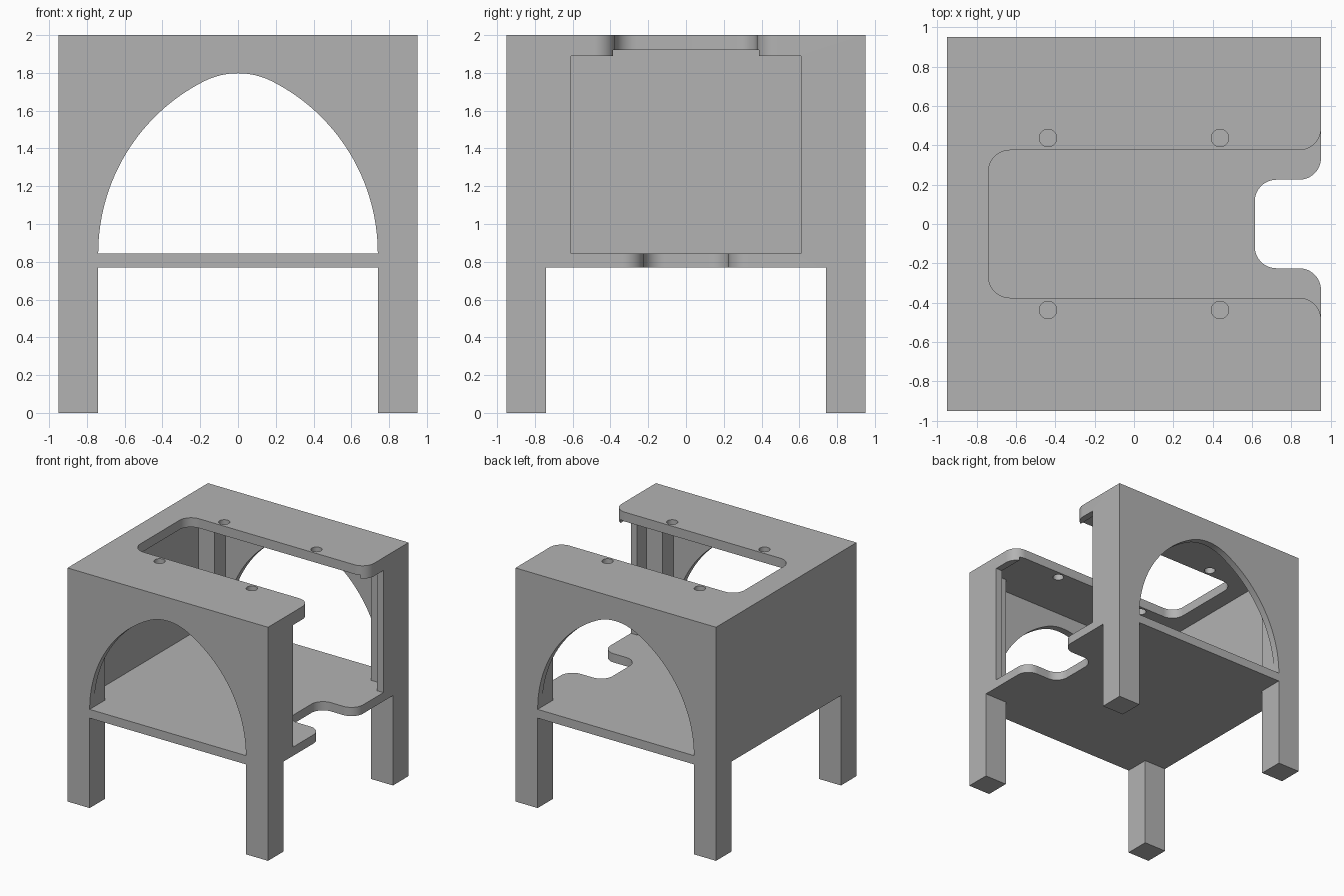
import bpy
from math import sin, cos, pi, atan2, hypot
from mathutils import Vector

old = bpy.data.objects.get("Cube")
if old:
    bpy.data.objects.remove(old, do_unlink=True)

HALF, LEG, WALL = 0.95, 0.74, 0.89        # outer face, inner leg face, inner wall face
SHELF_LOW, SHELF_TOP = 0.77, 0.845
LID_LOW, TOP = 1.92, 2.0

grey = bpy.data.materials.new("plain grey")
grey.use_nodes = True
colour = (0.45, 0.45, 0.45, 1)
grey.diffuse_color = colour
grey.node_tree.nodes["Principled BSDF"].inputs["Base Color"].default_value = colour


def prism(name, outline, low, high, along_y=False):
    """Extrude a counter-clockwise outline along z, or an x-z outline along y."""
    def place(p, d):
        return Vector((p[0], -d, p[1])) if along_y else Vector((p[0], p[1], d))
    n = len(outline)
    verts = [place(p, d) for d in (low, high) for p in outline]
    faces = [list(range(n))[::-1], list(range(n, 2 * n))]
    faces += [[i, (i + 1) % n, n + (i + 1) % n, n + i] for i in range(n)]
    mesh = bpy.data.meshes.new(name)
    mesh.from_pydata(verts, [], faces)
    mesh.materials.append(grey)
    obj = bpy.data.objects.new(name, mesh)
    bpy.context.collection.objects.link(obj)
    return obj


def rect(hx, hy):
    return [(-hx, -hy), (hx, -hy), (hx, hy), (-hx, hy)]


def arc(cx, cy, r, a0, a1, steps=14):
    angles = [a0 + (a1 - a0) * i / steps for i in range(steps + 1)]
    return [(cx + r * cos(a), cy + r * sin(a)) for a in angles]


def slot(x_end, half, r=0.11):
    """Slot open to +x, with rounded inner corners and a flared mouth."""
    lower = arc(x_end + r, -half + r, r, pi, 1.5 * pi)
    lower += arc(HALF - r, -half - r, r, pi / 2, 0)
    lower.append((HALF + 0.2, -half - r))
    return lower + [(x, -y) for x, y in reversed(lower)]


def arch():
    """Pointed arch with a rounded tip, standing on the shelf."""
    c, tip_r = 0.28, 0.4
    big_r = LEG + c
    rise = ((big_r - tip_r) ** 2 - c * c) ** 0.5
    lean = atan2(rise, c)
    side = arc(-c, SHELF_TOP, big_r, 0, lean, 32)
    tip = arc(0, SHELF_TOP + rise, tip_r, lean, pi / 2, 8)
    right = side + tip[1:]
    return right + [(-x, z) for x, z in reversed(right[:-1])]


# Solid body
body = prism("table_body", rect(HALF, HALF), 0, TOP)

cutters = [
    # Space between the legs, both ways
    prism("leg_gap_x", rect(LEG, 1.2), -0.2, SHELF_LOW),
    prism("leg_gap_y", rect(1.2, LEG), -0.2, SHELF_LOW),
    # Cross-shaped chamber that leaves the corner columns
    prism("chamber_x", rect(WALL, LEG), SHELF_TOP, LID_LOW),
    prism("chamber_y", rect(LEG, WALL), SHELF_TOP, LID_LOW),
    # Arched openings in front and back walls
    prism("arch_opening", arch(), -1.2, 1.2, along_y=True),
    # Square opening in the left wall
    prism("side_opening", [(0.8, -0.61), (1.2, -0.61), (1.2, 0.61), (0.8, 0.61)],
          SHELF_TOP, 1.89),
    # Slots in the lid and the shelf
    prism("lid_slot", slot(-LEG, 0.375), 1.88, 2.2),
    prism("shelf_notch", slot(0.614, 0.225), 0.7, 0.9),
]
# Four screw holes in the lid
for sx in (-1, 1):
    for sy in (-1, 1):
        ring = arc(sx * 0.437, sy * 0.437, 0.044, 0, 2 * pi, 32)[:-1]
        cutters.append(prism("screw_hole", ring, 1.85, 2.2))

bpy.ops.object.select_all(action='DESELECT')
bpy.context.view_layer.objects.active = body
body.select_set(True)
for cutter in cutters:
    cutter.hide_render = True
    mod = body.modifiers.new(cutter.name, 'BOOLEAN')
    mod.operation = 'DIFFERENCE'
    mod.solver = 'EXACT'
    mod.object = cutter
    bpy.ops.object.modifier_apply(modifier=mod.name)
for cutter in cutters:
    bpy.data.objects.remove(cutter, do_unlink=True)

bpy.ops.object.shade_smooth_by_angle()
